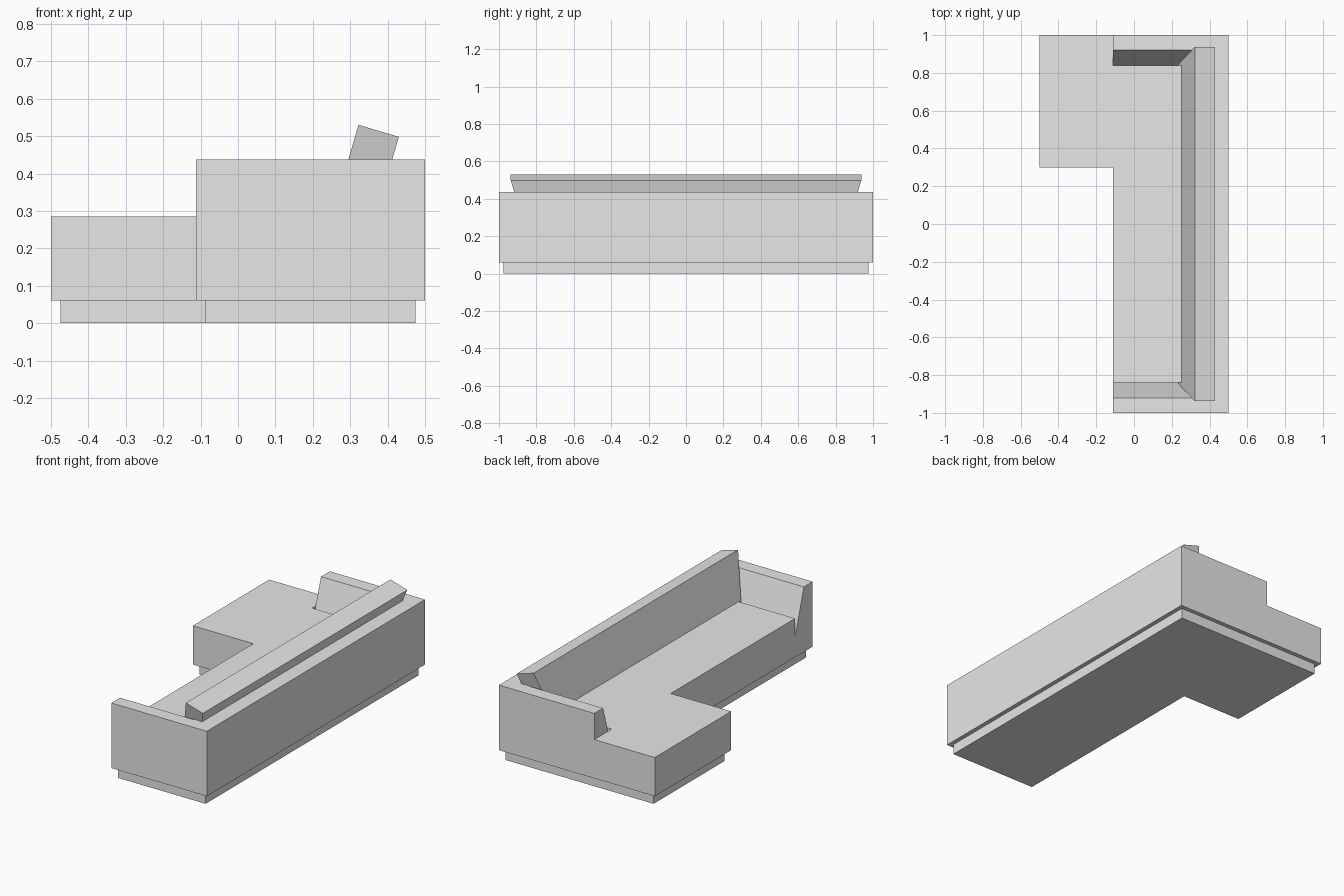
import bpy
import bmesh

cube = bpy.data.objects.get("Cube")
if cube:
    bpy.data.objects.remove(cube, do_unlink=True)

fabric = bpy.data.materials.new("grey_fabric")
fabric.use_nodes = True
GREY = (0.8, 0.8, 0.8, 1.0)
fabric.diffuse_color = GREY
fabric.node_tree.nodes["Principled BSDF"].inputs["Base Color"].default_value = GREY


def loft(name, ring_a, ring_b):
    """Closed solid between two matching rings of points."""
    bm = bmesh.new()
    a = [bm.verts.new(p) for p in ring_a]
    b = [bm.verts.new(p) for p in ring_b]
    n = len(a)
    bm.faces.new(a)
    bm.faces.new(b[::-1])
    for i in range(n):
        j = (i + 1) % n
        bm.faces.new((a[i], b[i], b[j], a[j]))
    bmesh.ops.recalc_face_normals(bm, faces=bm.faces)
    mesh = bpy.data.meshes.new(name)
    bm.to_mesh(mesh)
    bm.free()
    mesh.materials.append(fabric)
    obj = bpy.data.objects.new(name, mesh)
    bpy.context.collection.objects.link(obj)
    return obj


def extrude_z(name, pts, z0, z1):
    return loft(name, [(x, y, z0) for x, y in pts], [(x, y, z1) for x, y in pts])


def extrude_x(name, pts, x0, x1):
    return loft(name, [(x0, y, z) for y, z in pts], [(x1, y, z) for y, z in pts])


def l_shape(inset):
    """Footprint of the main seat with the chaise at one end."""
    x0, x1, x2 = -0.5 + inset, -0.112 + inset, 0.5 - inset
    y0, y1, y2 = -1 + inset, 0.3 + inset, 1 - inset
    return [(x1, y0), (x2, y0), (x2, y2), (x0, y2), (x0, y1), (x1, y1)]


def cut(obj, cutter):
    """Subtract the cutter from the object and discard it."""
    cutter.hide_render = True
    mod = obj.modifiers.new("cut", 'BOOLEAN')
    mod.operation = 'DIFFERENCE'
    mod.solver = 'EXACT'
    mod.object = cutter
    bpy.context.view_layer.objects.active = obj
    bpy.ops.object.modifier_apply(modifier=mod.name)
    bpy.data.objects.remove(cutter, do_unlink=True)


FRONT, SEAT, ARM, GROOVE = -0.112, 0.285, 0.437, 0.177


def arm_y(z):
    """Inner face of the arm leans outward with height."""
    return 0.84 + (z - GROOVE) * 0.08 / (ARM - GROOVE)


# Recessed plinth
extrude_z("plinth", l_shape(0.025), 0, 0.06)

# Sofa body: block lowered over the chaise, hollowed between the arms
body = extrude_z("sofa_body", l_shape(0), 0.06, ARM)
cut(body, extrude_z("chaise_cutter",
                    [(-0.6, 0.2), (FRONT, 0.2), (FRONT, 1.1), (-0.6, 1.1)], SEAT, 0.6))
lo, hi = arm_y(SEAT), arm_y(0.5)
cut(body, extrude_x("seat_cutter",
                    [(-lo, SEAT), (lo, SEAT), (hi, 0.5), (-hi, 0.5)], -0.2, 0.36))

# Narrow wedge grooves between the seat and each arm
for side, start in ((1, FRONT), (-1, -0.2)):
    top = SEAT + 0.03
    cut(body, extrude_x("groove_cutter",
                        [(side * 0.84, GROOVE), (side * 0.84, top), (side * arm_y(top), top)],
                        start, 0.36))

# Leaning backrest with tapered ends
top_edge = [(0.322, 0.53), (0.43, 0.498)]
bottom_edge = [(x - 0.089, z - 0.307) for x, z in top_edge]


def rail(edge, half):
    (xa, za), (xb, zb) = edge
    return [(xa, -half, za), (xb, -half, zb), (xb, half, zb), (xa, half, za)]


loft("backrest", rail(bottom_edge, 0.844), rail(top_edge, 0.937))
